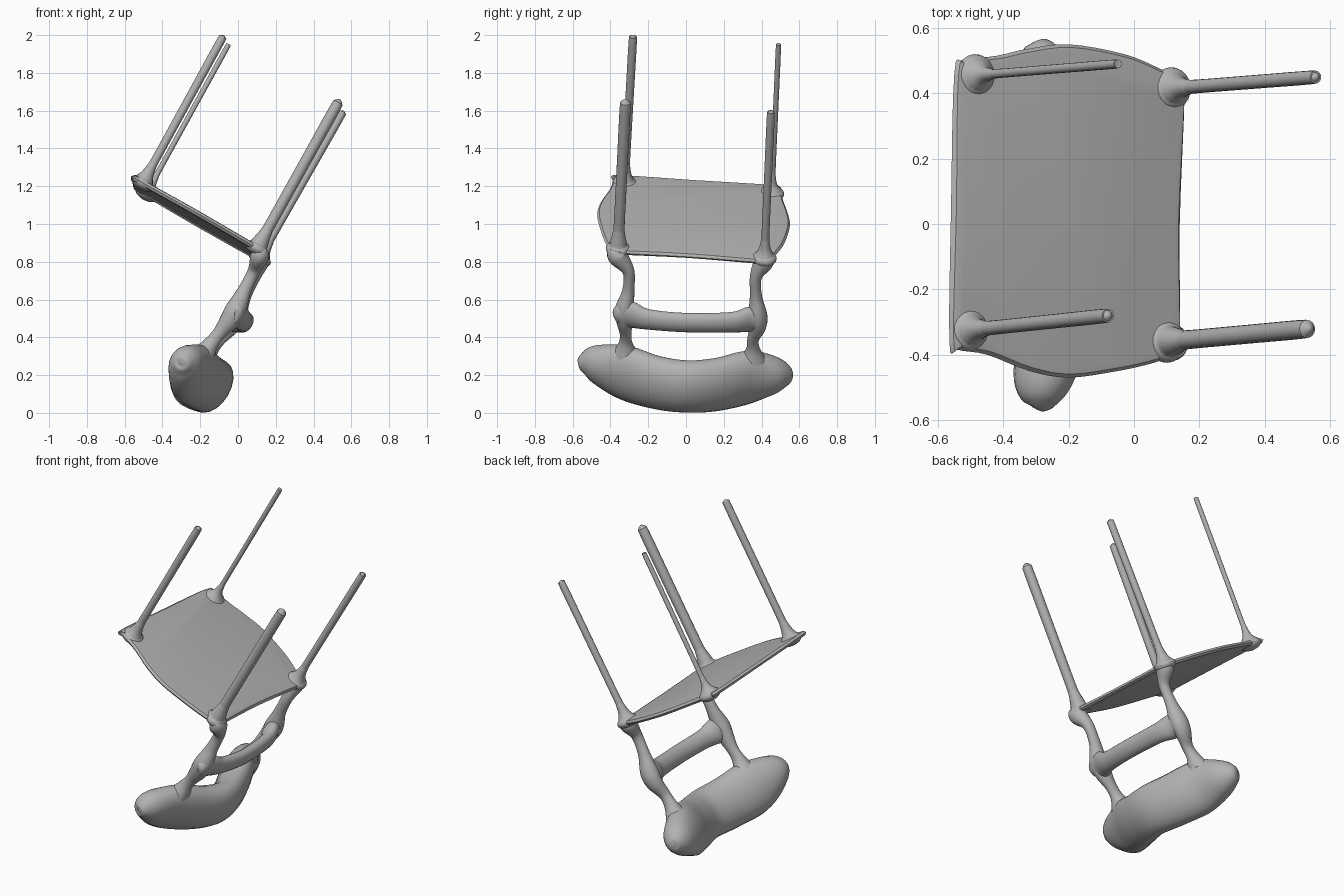
import bpy, bmesh, math
from mathutils import Vector

if "Cube" in bpy.data.objects:
    bpy.data.objects.remove(bpy.data.objects["Cube"])

grey = bpy.data.materials.new("plain grey")
grey.diffuse_color = (0.45, 0.45, 0.45, 1)
grey.use_nodes = True
grey.node_tree.nodes["Principled BSDF"].inputs["Base Color"].default_value = grey.diffuse_color
UP = Vector((0.5, 0.045, 0.865)).normalized()   # direction of the legs


def spline(a, b, c, d, t):
    return 0.5 * (2 * b + (c - a) * t + (2 * a - 5 * b + 4 * c - d) * t * t
                  + (3 * b - a - 3 * c + d) * t ** 3)


def finish(name, bm, angle=60):
    bmesh.ops.recalc_face_normals(bm, faces=bm.faces)
    me = bpy.data.meshes.new(name)
    bm.to_mesh(me)
    bm.free()
    me.materials.append(grey)
    ob = bpy.data.objects.new(name, me)
    bpy.context.collection.objects.link(ob)
    bpy.ops.object.select_all(action='DESELECT')
    ob.select_set(True)
    bpy.context.view_layer.objects.active = ob
    bpy.ops.object.shade_smooth_by_angle(angle=math.radians(angle))
    return ob


def bridge(bm, rings):
    n = len(rings[0])
    for a, b in zip(rings, rings[1:]):
        for i in range(n):
            bm.faces.new((a[i], a[(i + 1) % n], b[(i + 1) % n], b[i]))
    bm.faces.new(rings[0][::-1])
    bm.faces.new(rings[-1])


def loft(name, stations, hint, sides=20, steps=6):
    """Tube of ellipses; station = x, y, z, radius along hint, radius across."""
    st = [(Vector(s[:3]), s[3], s[4]) for s in stations]
    pts = []
    for i in range(len(st) - 1):
        q = [st[max(0, i - 1)], st[i], st[i + 1], st[min(len(st) - 1, i + 2)]]
        for k in range(steps):
            pts.append([spline(*[s[j] for s in q], k / steps) for j in range(3)])
    pts.append(list(st[-1]))
    bm = bmesh.new()
    rings = []
    for i, (p, ru, rv) in enumerate(pts):
        t = (pts[min(i + 1, len(pts) - 1)][0] - pts[max(i - 1, 0)][0]).normalized()
        u = (hint - t * hint.dot(t)).normalized()
        v = t.cross(u)
        ru, rv = max(ru, 0.004), max(rv, 0.004)
        rings.append([bm.verts.new(p + u * ru * math.cos(a) + v * rv * math.sin(a))
                      for a in [2 * math.pi * k / sides for k in range(sides)]])
    bridge(bm, rings)
    return finish(name, bm)


def plane_z(x, y):
    return 1.02 - 0.575 * (x + 0.2) - 0.055 * (y - 0.04)


# Seat: tilted thin slab with bulging sides and a rounded rim
outline = [(-0.565, -0.36), (-0.54, -0.385), (-0.45, -0.40), (-0.32, -0.45), (-0.2, -0.47),
           (-0.05, -0.45), (0.06, -0.425), (0.12, -0.40), (0.14, -0.36), (0.14, 0.0),
           (0.155, 0.40), (0.145, 0.44), (0.08, 0.475), (-0.03, 0.52), (-0.2, 0.55),
           (-0.33, 0.535), (-0.42, 0.515), (-0.52, 0.50), (-0.55, 0.46), (-0.56, 0.05)]
centre = Vector((-0.205, 0.04))
bm = bmesh.new()
rings = []
for inset, h in [(0.03, -0.016), (0.01, -0.013), (0, 0), (0.01, 0.013), (0.03, 0.016)]:
    ring = []
    n = len(outline)
    for i in range(n):
        q = [Vector(outline[(i + k) % n]) for k in (-1, 0, 1, 2)]
        for k in range(4):
            p = spline(*q, k / 4)
            p = p - (p - centre).normalized() * inset
            ring.append(bm.verts.new(Vector((p.x, p.y, plane_z(p.x, p.y))) + UP * h))
    rings.append(ring)
bridge(bm, rings)
finish("seat", bm, 40)

# Legs with flared feet, and a flattened knob at each seat corner
legs = {"front_left": ((-0.505, -0.325), (-0.075, -0.28, 2.0), 0.022),
        "back_left": ((-0.485, 0.455), (-0.05, 0.49, 1.95), 0.014),
        "front_right": ((0.10, -0.36), (0.54, -0.32, 1.66), 0.029),
        "back_right": ((0.115, 0.415), (0.56, 0.45, 1.60), 0.021)}
for side, (base, tip, r) in legs.items():
    b = Vector((*base, plane_z(*base)))
    axis = Vector(tip) - b
    length = axis.length
    prof = [(0, 0.065), (0.025, 0.048), (0.055, r + 0.012), (0.1, r + 0.003), (0.16, r),
            (length * 0.6, r), (length - 2 * r, r), (length - 0.6 * r, r * 0.8), (length, 0.004)]
    loft(side + "_leg", [(*(b + axis * (d / length)), w, w) for d, w in prof],
         Vector((0, 1, 0)), 16, 4)
    bm = bmesh.new()
    bmesh.ops.create_uvsphere(bm, u_segments=20, v_segments=12, radius=1)
    quat = UP.to_track_quat('Z', 'Y')
    for v in bm.verts:
        v.co = b + quat @ Vector((v.co.x * 0.065, v.co.y * 0.065, v.co.z * 0.036))
    finish(side + "_corner", bm)

# Back posts, narrowing between the seat, the rail and the top rest
posts = {"front_post": (-0.36, -0.305, -0.325, -0.32, 0.01),
         "back_post": (0.41, 0.37, 0.38, 0.355, -0.02)}
for name, (y0, y1, y2, y3, dz) in posts.items():
    loft(name, [(0.13, y0, 0.855 + dz, 0.045, 0.035), (0.115, y0, 0.82 + dz, 0.055, 0.05),
                (0.085, y1, 0.74 + dz, 0.032, 0.034), (0.035, y1, 0.64 + dz, 0.032, 0.036),
                (-0.01, y2, 0.54 + dz, 0.05, 0.055), (-0.045, y2, 0.48 + dz, 0.045, 0.052),
                (-0.1, y3, 0.41 + dz, 0.031, 0.036), (-0.14, y3, 0.36 + dz, 0.036, 0.04),
                (-0.18, y3, 0.30 + dz, 0.07, 0.06)], Vector((0, 1, 0)))

# Curved cross rail
loft("back_rail", [(-0.02, -0.375, 0.525, 0.02, 0.02), (-0.015, -0.36, 0.525, 0.055, 0.04),
                   (-0.005, -0.29, 0.52, 0.075, 0.045), (0.02, -0.2, 0.495, 0.058, 0.04),
                   (0.04, 0, 0.478, 0.055, 0.038), (0.025, 0.24, 0.48, 0.058, 0.04),
                   (-0.005, 0.33, 0.495, 0.072, 0.045), (-0.015, 0.395, 0.495, 0.055, 0.04),
                   (-0.02, 0.41, 0.495, 0.02, 0.02)], UP)

# Thick curved top rest
loft("top_rest", [(-0.30, -0.565, 0.27, 0.012, 0.012), (-0.295, -0.55, 0.27, 0.05, 0.05),
                  (-0.28, -0.48, 0.262, 0.105, 0.085), (-0.24, -0.33, 0.215, 0.158, 0.09),
                  (-0.175, -0.16, 0.162, 0.154, 0.094), (-0.135, 0, 0.14, 0.15, 0.095),
                  (-0.17, 0.16, 0.15, 0.154, 0.094), (-0.235, 0.33, 0.188, 0.155, 0.09),
                  (-0.275, 0.47, 0.20, 0.105, 0.085), (-0.295, 0.545, 0.20, 0.05, 0.045),
                  (-0.30, 0.56, 0.20, 0.012, 0.012)], UP)
